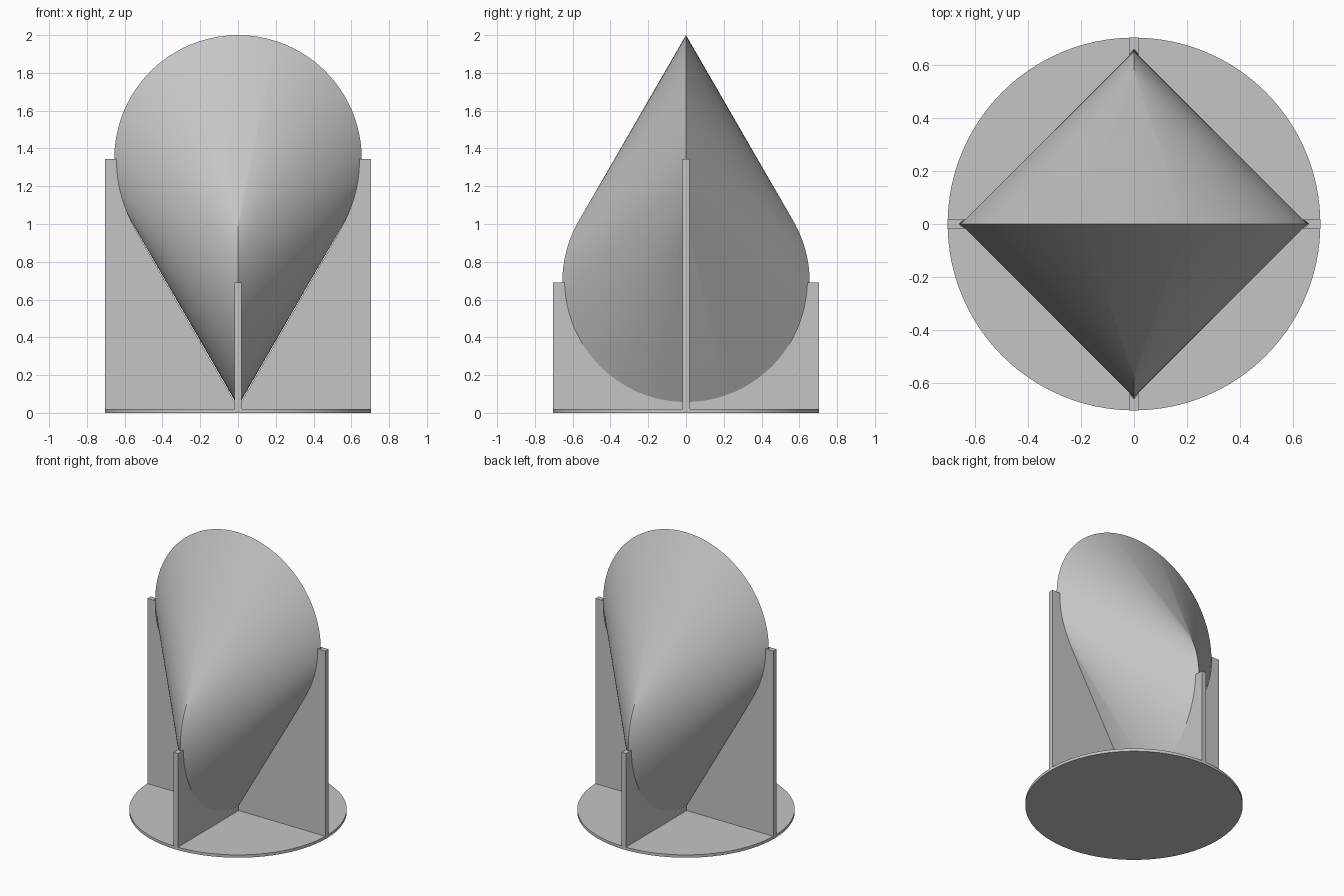
import bpy, bmesh
from math import sin, cos, sqrt, pi
from mathutils import Matrix, Vector

if "Cube" in bpy.data.objects:
    bpy.data.objects.remove(bpy.data.objects["Cube"], do_unlink=True)

R = 0.655            # radius of the two crossed circles
MID = 1.0175         # height of the middle of the rolling body
RIM = 0.705          # radius of the base
THICK = 0.035        # fin thickness
STEPS = 48

grey = bpy.data.materials.new("light grey")
grey.use_nodes = True
grey.diffuse_color = (0.56, 0.56, 0.56, 1)
grey.node_tree.nodes["Principled BSDF"].inputs["Base Color"].default_value = grey.diffuse_color


def add_object(name, bm):
    bmesh.ops.recalc_face_normals(bm, faces=bm.faces)
    mesh = bpy.data.meshes.new(name)
    bm.to_mesh(mesh)
    bm.free()
    mesh.materials.append(grey)
    obj = bpy.data.objects.new(name, mesh)
    bpy.context.collection.objects.link(obj)
    return obj


def activate(obj):
    bpy.ops.object.select_all(action="DESELECT")
    obj.select_set(True)
    bpy.context.view_layer.objects.active = obj


def ruling(u):
    """Ends of one straight line joining the lower circle to the upper one."""
    t = 2 * pi / 3 * (1 - (1 - u) ** 2)
    c = cos(t)
    low = Vector((0, sin(t), -0.5 - c))
    high = Vector((sqrt(max(0, 1 + 2 * c)) / (1 + c), 0, 0.5 - c / (1 + c)))
    return low * R, high * R


def rolling_body(name, scale=1.0):
    """Hull of two crossed circles: one ruled quarter, mirrored in x and y."""
    bm = bmesh.new()
    lines = [ruling(i / STEPS) for i in range(STEPS + 1)]
    for sx in (1, -1):
        for sy in (1, -1):
            mirror = Matrix.Diagonal((sx * scale, sy * scale, scale))
            rows = [[bm.verts.new(mirror @ p) for p in line] for line in lines]
            for a, b in zip(rows, rows[1:]):
                bm.faces.new((a[0], b[0], b[1], a[1]))
    bmesh.ops.remove_doubles(bm, verts=bm.verts, dist=0.00005)
    bmesh.ops.translate(bm, verts=bm.verts, vec=(0, 0, MID))
    return add_object(name, bm)


def fin(name, size_x, size_y, top, cutter):
    """Upright plate with a cradle cut out by the rolling body."""
    bottom = 0.01
    bm = bmesh.new()
    bmesh.ops.create_cube(bm, size=1)
    bmesh.ops.scale(bm, verts=bm.verts, vec=(size_x, size_y, top - bottom))
    bmesh.ops.translate(bm, verts=bm.verts, vec=(0, 0, (top + bottom) / 2))
    obj = add_object(name, bm)
    cut = obj.modifiers.new("cradle", "BOOLEAN")
    cut.operation = "DIFFERENCE"
    cut.solver = "EXACT"
    cut.object = cutter
    activate(obj)
    bpy.ops.object.modifier_apply(modifier=cut.name)


# Rolling body
body = rolling_body("rolling_body")
activate(body)
bpy.ops.object.shade_smooth_by_angle(angle=pi / 9)

# Crossed fins, cut with a little clearance
cutter = rolling_body("fin_cutter", 1.008)
fin("tall_side_fins", 2 * RIM, THICK, MID + R / 2, cutter)
fin("short_front_back_fins", THICK, 2 * RIM, MID - R / 2, cutter)
bpy.data.objects.remove(cutter, do_unlink=True)

# Round base plate
bm = bmesh.new()
bmesh.ops.create_cone(bm, cap_ends=True, segments=128, radius1=RIM, radius2=RIM, depth=0.02)
bmesh.ops.translate(bm, verts=bm.verts, vec=(0, 0, 0.01))
base = add_object("base_plate", bm)
activate(base)
bpy.ops.object.shade_smooth_by_angle(angle=pi / 6)
